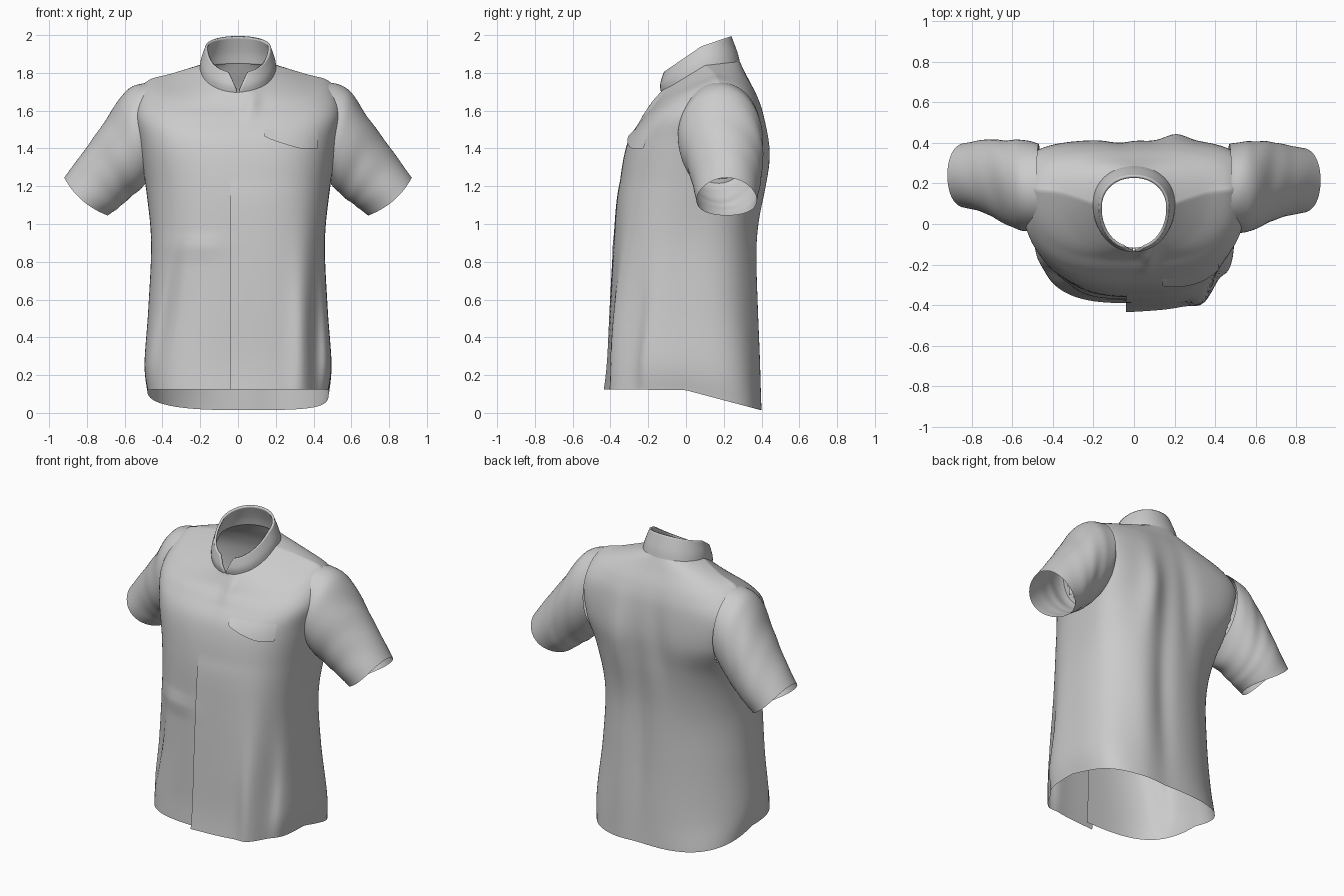
import bpy, bmesh
from math import sin, cos, pi, atan, exp, radians
from mathutils import Vector
from mathutils.bvhtree import BVHTree

if "Cube" in bpy.data.objects:
    bpy.data.objects.remove(bpy.data.objects["Cube"])

cloth = bpy.data.materials.new("light grey cloth")
cloth.use_nodes = True
GREY = (0.6, 0.6, 0.6, 1)
cloth.diffuse_color = GREY
cloth.node_tree.nodes["Principled BSDF"].inputs["Base Color"].default_value = GREY


def blend(keys, t):
    """Smooth spline through rows of numbers, t from 0 to 1."""
    f = t * (len(keys) - 1)
    i = min(int(f), len(keys) - 2)
    u = f - i
    a, b, c, d = (keys[min(max(j, 0), len(keys) - 1)] for j in range(i - 1, i + 3))
    return [q + u * (r - p + u * (2*p - 5*q + 4*r - s + u * (3*(q - r) + s - p))) / 2
            for p, q, r, s in zip(a, b, c, d)]


def make_object(name, rows, closed=False, keep=None):
    """Skin a grid of points and shade it smooth."""
    bm = bmesh.new()
    grid = [[bm.verts.new(p) for p in row] for row in rows]
    n = len(rows[0])
    for lo, hi in zip(grid, grid[1:]):
        for j in range(n if closed else n - 1):
            k = (j + 1) % n
            quad = (lo[j], lo[k], hi[k], hi[j])
            mid = sum((v.co for v in quad), Vector()) / 4
            if keep is None or keep(mid):
                bm.faces.new(quad)
    bmesh.ops.delete(bm, geom=[v for v in bm.verts if not v.link_faces], context="VERTS")
    bmesh.ops.remove_doubles(bm, verts=bm.verts[:], dist=0.0002)
    bmesh.ops.recalc_face_normals(bm, faces=bm.faces[:])
    mesh = bpy.data.meshes.new(name)
    bm.to_mesh(mesh)
    bm.free()
    mesh.materials.append(cloth)
    ob = bpy.data.objects.new(name, mesh)
    bpy.context.collection.objects.link(ob)
    bpy.ops.object.select_all(action="DESELECT")
    ob.select_set(True)
    bpy.context.view_layer.objects.active = ob
    bpy.ops.object.shade_smooth_by_angle(angle=radians(50))
    return ob


def ring_point(key, a):
    """Point on a tilted ring: front y z, side x y z, back y z,
    then squareness of left front, left back, right front, right back."""
    fy, fz, sx, sy, sz, by, bz, *square = key
    ey, ez = (fy, fz) if cos(a) > 0 else (by, bz)
    n = square[(cos(a) <= 0) + 2 * (sin(a) < 0)]
    r = (abs(sin(a)) ** n + abs(cos(a)) ** n) ** (-1 / n)
    w = abs(cos(a)) * r
    return Vector((sx * sin(a) * r, sy + (ey - sy) * w, sz + (ez - sz) * w))


# Folds in the cloth: front or back, x, z, spread x, spread z, lean, push in y
FOLDS = [
    (1, 0.42, 0.4, 0.04, 0.45, 0.0, 0.05),
    (1, 0.33, 0.35, 0.05, 0.4, 0.0, -0.03),
    (1, -0.39, 0.5, 0.035, 0.3, 0.18, 0.03),
    (1, -0.22, 0.88, 0.14, 0.04, 0.2, -0.015),
    (1, 0.07, 1.63, 0.04, 0.07, 0.15, -0.025),
    (-1, 0.21, 1.32, 0.07, 0.25, 0.0, 0.03),
    (-1, 0.23, 0.55, 0.1, 0.55, 0.0, 0.02),
    (-1, 0.08, 0.8, 0.06, 0.6, 0.0, -0.015),
    (-1, -0.08, 1.35, 0.07, 0.3, 0.1, -0.015),
]


def add_folds(p, a):
    push = 0
    for side, x, z, wx, wz, lean, amp in FOLDS:
        if cos(a) * side > 0:
            dz = p.z - z
            push += amp * exp(-((p.x - x - lean * dz) / wx) ** 2 - (dz / wz) ** 2)
    p.y += push * min(1, abs(cos(a)) * 2)
    return p


# Torso, open at hem, neck and armholes, with a front overlap
TORSO = [
    (-.39, .125, .48, .00, .12, .395, .015, 3.3, 4.2, 3.0, 2.6),
    (-.38, .28, .495, .00, .26, .385, .2, 3.3, 3.8, 2.8, 2.1),
    (-.375, .55, .475, .00, .55, .37, .55, 3.3, 3.2, 2.5, 2),
    (-.365, .9, .46, .02, .9, .37, .9, 3.2, 3, 2.5, 2),
    (-.352, 1.2, .485, .10, 1.17, .40, 1.2, 3, 3.2, 2.6, 2.2),
    (-.31, 1.43, .525, .17, 1.42, .415, 1.4, 3, 4, 3, 3.6),
    (-.235, 1.55, .55, .18, 1.62, .40, 1.58, 3, 4, 3, 4),
    (-.175, 1.62, .49, .17, 1.75, .37, 1.69, 2.7, 3.2, 2.7, 3.2),
    (-.145, 1.67, .35, .15, 1.797, .32, 1.79, 2.3, 2.5, 2.3, 2.5),
    (-.13, 1.70, .2, .10, 1.84, .285, 1.86) + (2.1,) * 4,
]
ROWS, COLS = 72, 144
torso_rows = []
for i in range(ROWS + 1):
    t = i / ROWS
    key = blend(TORSO, t)
    start = -atan(0.04 / key[2])
    # the left panel lies over the right one below the chest
    step = 0.045 * max(0, 1 - t / .45) ** .6
    turn = 2 * pi - 2 * start * min(1, step * 50)
    row = []
    for j in range(COLS + 1):
        a = start + turn * j / COLS
        p = add_folds(ring_point(key, a), a)
        if j < COLS / 4:
            p.y -= step * (1 - 4 * j / COLS)
        row.append(p)
    torso_rows.append(row)


def outside_armhole(p):
    inside = ((p.y - .18) / .185) ** 2 + ((p.z - 1.46) / .22) ** 2 < 1
    return abs(p.x) < .44 or not inside


torso = make_object("shirt_body", torso_rows, keep=outside_armhole)

# Sleeves: top x z, bottom x z, front y, back y
SLEEVE = [
    (.48, 1.75, .46, 1.25, -.035, .395),
    (.588, 1.708, .515, 1.185, -.04, .408),
    (.70, 1.552, .59, 1.125, .00, .405),
    (.81, 1.395, .64, 1.08, .035, .395),
    (.92, 1.245, .69, 1.045, .055, .375),
]
for name, side in (("left_sleeve", 1), ("right_sleeve", -1)):
    rows = []
    for i in range(33):
        t = i / 32
        tx, tz, bx, bz, y0, y1 = blend(SLEEVE, t)
        # the right cuff sits a little further back
        y0, y1 = y0 + (side < 0) * .025 * t, y1 + (side < 0) * .025 * t
        row = []
        for j in range(64):
            a = 2 * pi * j / 64
            c, s = cos(a), sin(a)
            # soft creases that fade towards the cuff
            r = 1 + .03 * sin(3 * a + 9 * t + side) * sin(pi * t) * (1 + sin(17 * t)) / 2
            # cuff bows at front and back
            dip = .02 * t ** 4 * s * s
            row.append((side * ((tx + bx) / 2 + (tx - bx) / 2 * c * r + dip),
                        (y0 + y1) / 2 - (y1 - y0) / 2 * s * r,
                        (tz + bz) / 2 + (tz - bz) / 2 * c * r - dip))
        rows.append(row)
    make_object(name, rows, closed=True)

# Stand collar with a notch at the front
COLLAR = [
    (-.13, 1.69, .203, .10, 1.83, .287, 1.85) + (2.1,) * 4,
    (-.138, 1.735, .195, .09, 1.875, .272, 1.91) + (2.1,) * 4,
    (-.125, 1.80, .172, .08, 1.94, .24, 1.995) + (2.1,) * 4,
]
collar_rows = []
for i in range(13):
    t = i / 12
    key = blend(COLLAR, t)
    gap = .02 + .3 * t ** 2
    collar_rows.append([ring_point(key, gap + (2 * pi - 2 * gap) * j / 80) for j in range(81)])
collar = make_object("collar", collar_rows)
solid = collar.modifiers.new("thickness", "SOLIDIFY")
solid.thickness = 0.014
solid.offset = -1

# Chest pocket flap laid over the cloth
tree = BVHTree.FromPolygons([v.co for v in torso.data.vertices],
                            [f.vertices[:] for f in torso.data.polygons])
flap_rows = []
for i in range(9):
    row = []
    for j in range(21):
        u, v = j / 20, i / 8
        x = .14 + .28 * u
        low = 1.465 - .065 * min(1, u * 1.5) ** .8
        z = low + (1.5 - low) * v
        hit = tree.ray_cast(Vector((x, -2, z)), Vector((0, 1, 0)))[0]
        row.append(hit + Vector((0, -.012 * (1 - v) - .001, 0)))
    flap_rows.append(row)
make_object("pocket_flap", flap_rows)
